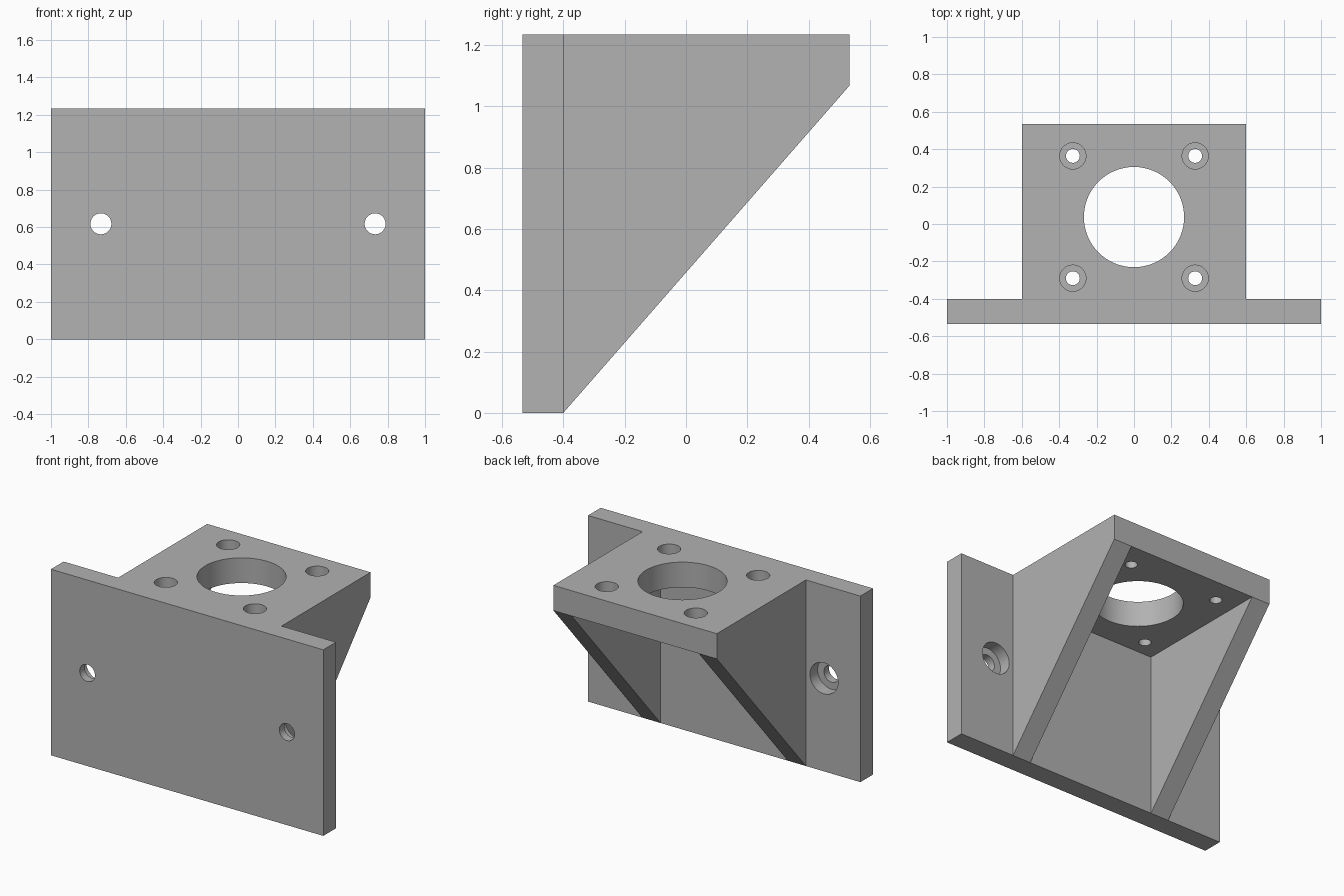
import bpy, bmesh, math
from mathutils import Matrix

cube = bpy.data.objects.get("Cube")
if cube:
    bpy.data.objects.remove(cube, do_unlink=True)

WIDTH, DEPTH, HEIGHT = 2.0, 1.067, 1.235
FRONT, BACK = -DEPTH / 2, DEPTH / 2
PLATE_BACK = FRONT + 0.133      # rear face of the mounting plate
SHELF_HALF = 0.6                # half width of the shelf
SHELF_UNDER = HEIGHT - 0.167    # underside of the shelf
GUSSET = 0.133                  # gusset thickness
OVER = 0.2                      # how far cutters overshoot

grey = bpy.data.materials.new("plain grey")
grey.use_nodes = True
grey.diffuse_color = (0.445, 0.445, 0.445, 1)
grey.node_tree.nodes["Principled BSDF"].inputs["Base Color"].default_value = grey.diffuse_color


def finish(name, bm):
    bmesh.ops.recalc_face_normals(bm, faces=bm.faces)
    mesh = bpy.data.meshes.new(name)
    bm.to_mesh(mesh)
    bm.free()
    mesh.materials.append(grey)
    obj = bpy.data.objects.new(name, mesh)
    bpy.context.collection.objects.link(obj)
    return obj


def prism(name, profile, x0, x1):
    """Extrude a (y, z) profile along x."""
    bm = bmesh.new()
    face = bm.faces.new([bm.verts.new((x0, y, z)) for y, z in profile])
    new = bmesh.ops.extrude_face_region(bm, geom=[face])["geom"]
    verts = [v for v in new if isinstance(v, bmesh.types.BMVert)]
    bmesh.ops.translate(bm, verts=verts, vec=(x1 - x0, 0, 0))
    return finish(name, bm)


def block(name, x0, x1, y0, y1, z0, z1):
    return prism(name, [(y0, z0), (y1, z0), (y1, z1), (y0, z1)], x0, x1)


def cylinder(name, radius, length, centre, along_y=False):
    bm = bmesh.new()
    turn = Matrix.Rotation(math.pi / 2, 4, "X") if along_y else Matrix()
    bmesh.ops.create_cone(bm, cap_ends=True, segments=64, radius1=radius, radius2=radius,
                          depth=length, matrix=Matrix.Translation(centre) @ turn)
    return finish(name, bm)


def cut(target, cutter):
    cutter.hide_render = True
    mod = target.modifiers.new("cut", "BOOLEAN")
    mod.operation, mod.solver, mod.object = "DIFFERENCE", "EXACT", cutter
    bpy.context.view_layer.objects.active = target
    bpy.ops.object.modifier_apply(modifier=mod.name)
    bpy.data.objects.remove(cutter, do_unlink=True)


# Solid blank
bracket = block("mounting_bracket", -WIDTH / 2, WIDTH / 2, FRONT, BACK, 0, HEIGHT)

# Side notches leave the wide plate and the narrower shelf
for s in (-1, 1):
    x0, x1 = sorted((s * SHELF_HALF, s * (WIDTH / 2 + OVER)))
    cut(bracket, block("notch", x0, x1, PLATE_BACK, BACK + OVER, -OVER, HEIGHT + OVER))

# Sloped underside of the gussets
slope = SHELF_UNDER / (BACK - PLATE_BACK)
cut(bracket, prism("slope", [(PLATE_BACK - OVER / slope, -OVER), (BACK + OVER, -OVER),
                             (BACK + OVER, SHELF_UNDER + OVER * slope)],
                   -WIDTH, WIDTH))

# Pocket between the gussets
inner = SHELF_HALF - GUSSET
cut(bracket, block("pocket", -inner, inner, PLATE_BACK, BACK + OVER, -OVER, SHELF_UNDER))

# Large shelf opening with four counterbored screw holes
CY, PITCH = 0.037, 0.327
cut(bracket, cylinder("opening", 0.268, 1, (0, CY, HEIGHT)))
for sx in (-1, 1):
    for sy in (-1, 1):
        x, y = sx * PITCH, CY + sy * PITCH
        cut(bracket, cylinder("screw_hole", 0.037, 1, (x, y, HEIGHT)))
        cut(bracket, cylinder("counterbore", 0.07, 0.2, (x, y, HEIGHT)))

# Plate screw holes, counterbored from the rear
for s in (-1, 1):
    x, z = s * 0.733, HEIGHT / 2
    cut(bracket, cylinder("plate_hole", 0.056, 1, (x, FRONT, z), True))
    cut(bracket, cylinder("plate_bore", 0.103, 0.16, (x, PLATE_BACK, z), True))

# Smooth the hole walls, keep the edges crisp
bpy.ops.object.select_all(action="DESELECT")
bracket.select_set(True)
bpy.context.view_layer.objects.active = bracket
bpy.ops.object.shade_smooth_by_angle(angle=math.radians(30))
